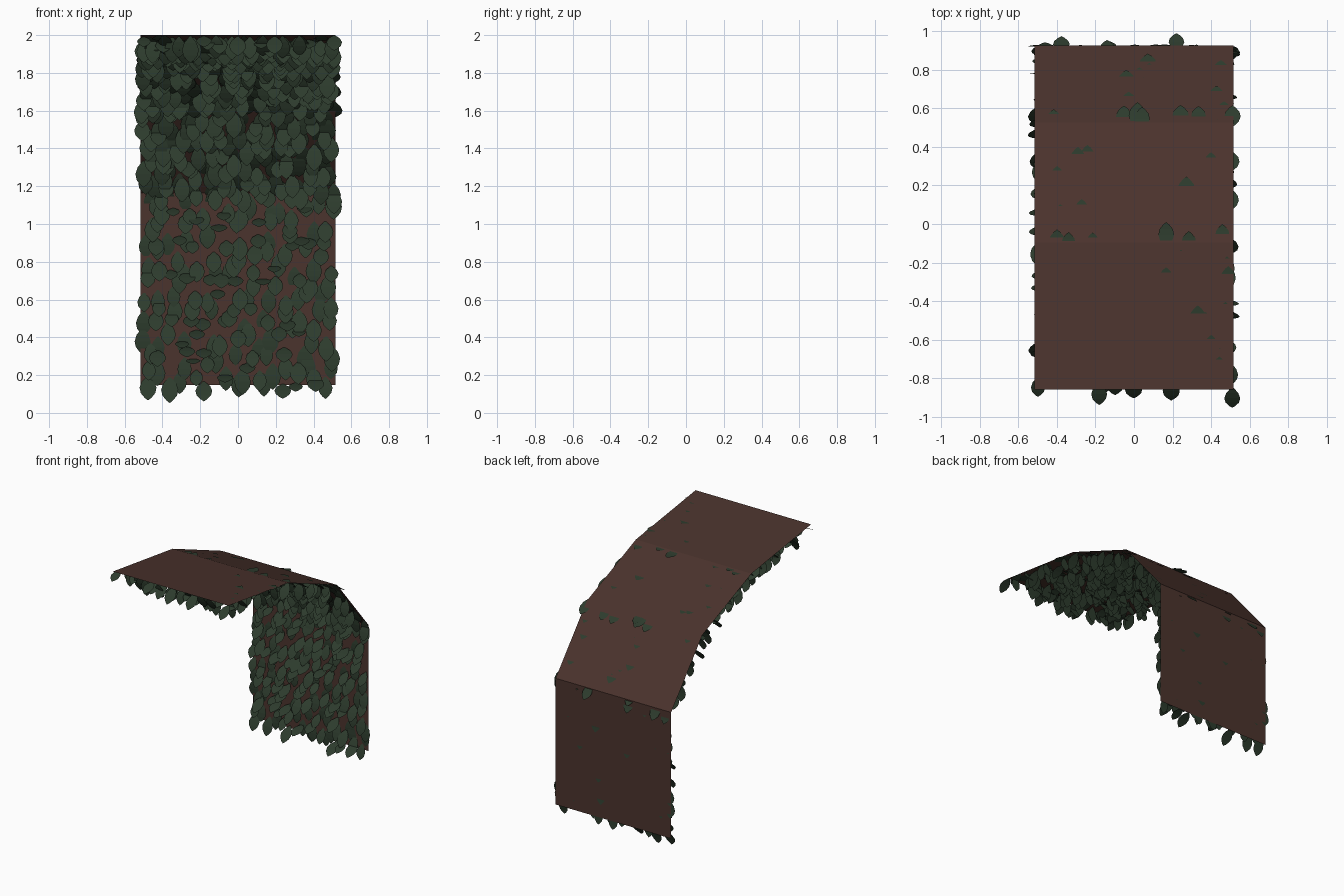
import bpy, bmesh, math, random
from mathutils import Vector

if "Cube" in bpy.data.objects:
    bpy.data.objects.remove(bpy.data.objects["Cube"])

random.seed(11)
HALF = 0.515

def material(name, rgb):
    m = bpy.data.materials.new(name)
    m.diffuse_color = (*rgb, 1)
    m.use_nodes = True
    m.node_tree.nodes["Principled BSDF"].inputs["Base Color"].default_value = m.diffuse_color
    return m

def finish(bm, name, mat):
    me = bpy.data.meshes.new(name)
    bm.to_mesh(me)
    bm.free()
    ob = bpy.data.objects.new(name, me)
    bpy.context.collection.objects.link(ob)
    me.materials.append(mat)
    return ob

bark = material("bark_brown", (0.070, 0.033, 0.026))
green = material("leaf_green", (0.026, 0.044, 0.026))

# Side profile (y, z) of the thin sheet: upright wall, then canopy to the front
profile = [(0.925, 0.148), (0.925, 1.165), (0.527, 1.638), (-0.097, 1.893), (-0.858, 2.0)]

# Backing sheet
bm = bmesh.new()
rows = [[bm.verts.new((x, y, z)) for x in (-HALF, HALF)] for y, z in profile]
for a, b in zip(rows, rows[1:]):
    bm.faces.new((a[0], a[1], b[1], b[0]))
finish(bm, "backing_sheet", bark)

# Leaf outline: (distance along, half width) from stalk to tip
OUTLINE = [(0.0, 0.12), (0.25, 0.75), (0.5, 1.0), (0.72, 0.85), (0.9, 0.4), (1.0, 0.0)]

def add_leaf(bm, x, base, along, out, tilt, length, width):
    """A leaf turned about x only, curling gently along its length."""
    pos, last, prev = base.copy(), 0.0, None
    for t, w in OUTLINE:
        ang = tilt - 0.35 * t
        pos = pos + (along * math.cos(ang) + out * math.sin(ang)) * (t - last) * length
        last = t
        xs = (x - w * width / 2, x + w * width / 2) if w else (x,)
        cur = [bm.verts.new((px, pos.y, pos.z)) for px in xs]
        if prev:
            bm.faces.new(prev + cur[::-1])
        prev = cur

def leaf_panel(name, low, high, density, max_tilt):
    """Scatter leaves over the inner side of one panel, tips pointing downhill."""
    lo, hi = Vector((0, *low)), Vector((0, *high))
    along = (lo - hi).normalized()
    out = Vector((0, along.z, -along.y))       # inner side of the bend
    if out.y > 0:
        out = -out
    size = (hi - lo).length
    bm = bmesh.new()
    cols = max(1, round(math.sqrt(density) * 2 * HALF))
    n_rows = max(1, round(math.sqrt(density) * size))
    for i in range(cols):
        for j in range(n_rows):
            u = (i + random.random()) / cols
            v = (j + random.random()) / n_rows
            x = (u * 2 - 1) * (HALF - 0.003)
            scale = random.uniform(0.85, 1.1)
            tilt = math.radians(9 + max_tilt * random.random() ** 1.3)
            add_leaf(bm, x, lo.lerp(hi, 0.004 + 0.99 * v), along, out,
                     tilt, 0.134 * scale, 0.083 * scale)
    finish(bm, name, green)

# Leaves on each panel, thicker under the canopy
names = ["wall_leaves", "lower_canopy_leaves", "middle_canopy_leaves", "front_canopy_leaves"]
settings = [(165, 80), (240, 95), (260, 120), (270, 160)]
for name, low, high, (density, tilt) in zip(names, profile, profile[1:], settings):
    leaf_panel(name, low, high, density, tilt)
